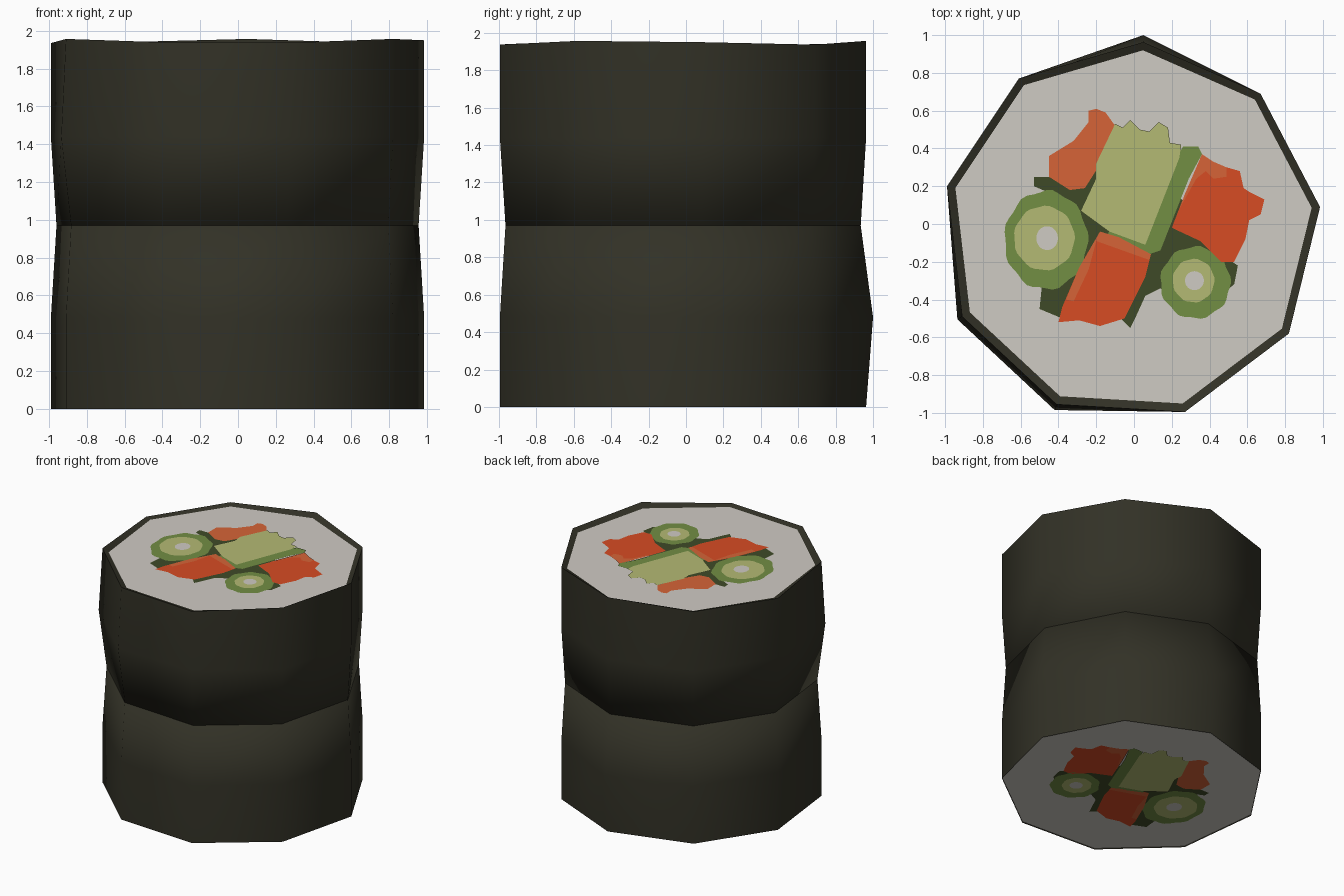
import bpy, bmesh, math

if "Cube" in bpy.data.objects:
    bpy.data.objects.remove(bpy.data.objects["Cube"])


def material(name, r, g, b):
    def lin(c):
        c /= 255
        return c / 12.92 if c <= 0.04045 else ((c + 0.055) / 1.055) ** 2.4
    m = bpy.data.materials.new(name)
    m.diffuse_color = (lin(r), lin(g), lin(b), 1)
    m.use_nodes = True
    m.node_tree.nodes["Principled BSDF"].inputs["Base Color"].default_value = m.diffuse_color
    return m


NORI = material("seaweed_black", 50, 49, 38)
RICE = material("rice_white", 207, 203, 196)
SALMON = material("salmon_orange", 215, 76, 36)
PALE = material("salmon_light", 214, 100, 55)
FLESH = material("pale_green", 180, 186, 116)
SKIN = material("mid_green", 114, 142, 68)
LEAF = material("dark_green", 63, 74, 39)

# nine-sided outline and the slightly wavy height of the upper rim
OUTLINE = [(.05, .963), (.67, .69), (.985, .09), (.82, -.58), (.27, -.995),
           (-.41, -.955), (-.91, -.49), (-.99, .2), (-.61, .77)]
RIM_Z = [1.957, 1.937, 1.95, 1.957, 1.937, 1.94, 1.957, 1.935, 1.94]
TOP_Z, BOTTOM_Z, STEP = 1.925, 0.008, 0.002


def scaled(s):
    return [(x * s, y * s) for x, y in OUTLINE]


def ring(s, z, moved={}):
    pts = scaled(s)
    for i, p in moved.items():
        pts[i] = p
    zs = z if isinstance(z, list) else [z] * len(pts)
    return [(x, y, h) for (x, y), h in zip(pts, zs)]


def finish(name, bm, mat, smooth=False):
    me = bpy.data.meshes.new(name)
    bm.to_mesh(me)
    bm.free()
    me.materials.append(mat)
    ob = bpy.data.objects.new(name, me)
    bpy.context.collection.objects.link(ob)
    if smooth:
        me.shade_smooth()
        me.set_sharp_from_angle(angle=math.radians(97))
    return ob


def wrap(name, rings):
    """Skin of seaweed lofted through rings, listed from bottom to top."""
    bm = bmesh.new()
    loops = [[bm.verts.new(p) for p in r] for r in rings]
    n = len(OUTLINE)
    for a, b in zip(loops, loops[1:]):
        for i in range(n):
            j = (i + 1) % n
            # the outline runs clockwise
            bm.faces.new((a[j], a[i], b[i], b[j]))
    return finish(name, bm, NORI, True)


def plate(name, pts, mat, layer, bottom_pts=None):
    """The same flat patch on the top and on the underside."""
    for side, z, up, outline in (("top", TOP_Z + layer * STEP, 1, pts),
                                 ("bottom", BOTTOM_Z - layer * STEP, -1, bottom_pts or pts)):
        bm = bmesh.new()
        f = bm.faces.new([bm.verts.new((x, y, z)) for x, y in outline])
        f.normal_update()
        if f.normal.z * up < 0:
            f.normal_flip()
        bmesh.ops.triangulate(bm, faces=[f])
        finish(f"{name}_{side}", bm, mat)


def patch(name, hundredths, mat, layer):
    plate(name, [(x / 100, y / 100) for x, y in hundredths], mat, layer)


def blob(name, cx, cy, rx, ry, mat, layer, wobble=0.0):
    pts = []
    for k in range(40):
        a = math.tau * k / 40
        r = 1 + wobble * math.sin(9 * a + 1)
        pts.append((cx + rx * r * math.cos(a), cy + ry * r * math.sin(a)))
    plate(name, pts, mat, layer)


# seaweed wraps: lower and upper roll, with small bulges and a pinched seam
wrap("lower_seaweed", [ring(1, 0), ring(1, .48, {0: (.05, 1.0)}),
                       ring(.97, .97), ring(.85, .97)])
wrap("upper_seaweed", [ring(.85, .97), ring(.97, .97),
                       ring(1, 1.44, {5: (-.42, -.985), 6: (-.935, -.505)}),
                       ring(1, RIM_Z), ring(.955, TOP_Z)])

# rice discs
plate("rice", scaled(.955), RICE, 0, scaled(.998))

# dark leaf behind the filling
patch("leaf", [(-53, 25), (-45, 25), (-20, 30), (20, 20), (35, 0), (52, -20), (55, -22),
               (53, -32), (48, -36), (20, -38), (14, -34), (6, -38), (1, -49), (-2, -55),
               (-7, -50), (-38, -50), (-50, -45), (-49, -35), (-50, 0), (-46, 17),
               (-53, 20)], LEAF, 1)

# salmon pieces with lighter edges
patch("salmon_back", [(-24, 60), (-20, 61), (-15, 59), (-10, 52), (-19, 30), (-26, 19),
                      (-34, 18), (-45, 25), (-45, 36), (-32, 44), (-24, 54)], PALE, 2)
patch("salmon_right", [(36, 37), (42, 33), (49, 30), (56, 28), (58, 19), (61, 17), (69, 13),
                       (67, 5), (61, 2), (59, -8), (53, -20), (46, -20), (35, -9),
                       (20, -2), (27, 16)], SALMON, 2)
patch("salmon_right_edge", [(36, 37), (42, 33), (49, 30), (49, 25), (42, 24), (38, 28),
                            (33, 24), (24, 8), (27, 16)], PALE, 3)
patch("salmon_front", [(-18, -4), (-8, -7), (9, -16), (6, -28), (-2, -44), (-5, -50),
                       (-18, -54), (-29, -51), (-40, -52), (-38, -44), (-29, -23)], SALMON, 2)
patch("salmon_front_edge", [(-18, -4), (-8, -7), (9, -16), (8, -19), (-20, -9), (-24, -24),
                            (-32, -41), (-36, -40), (-29, -23)], PALE, 3)

# avocado slice: skin band with pale flesh over it
patch("avocado_skin", [(22, 35), (26, 41), (29, 41), (34, 41), (36, 37), (29, 24), (14, -14),
                       (8, -16), (-14, -6), (-10, 5)], SKIN, 3)
patch("avocado_flesh", [(-10, 53), (-6, 51), (-2, 55), (3, 50), (8, 49), (13, 54), (18, 51),
                        (19, 43), (25, 42), (24, 35), (6, -11), (-13, -4), (-28, 7),
                        (-20, 24), (-20, 32)], FLESH, 4)

# cucumber rounds: skin, flesh and core
blob("cucumber_left_skin", -.465, -.085, .22, .26, SKIN, 2, .03)
blob("cucumber_left_flesh", -.475, -.075, .16, .17, FLESH, 3, .02)
blob("cucumber_left_core", -.46, -.075, .057, .063, RICE, 4)
blob("cucumber_right_skin", .325, -.31, .185, .19, SKIN, 2, .03)
blob("cucumber_right_flesh", .315, -.3, .11, .115, FLESH, 3, .02)
blob("cucumber_right_core", .32, -.3, .05, .05, RICE, 4)
